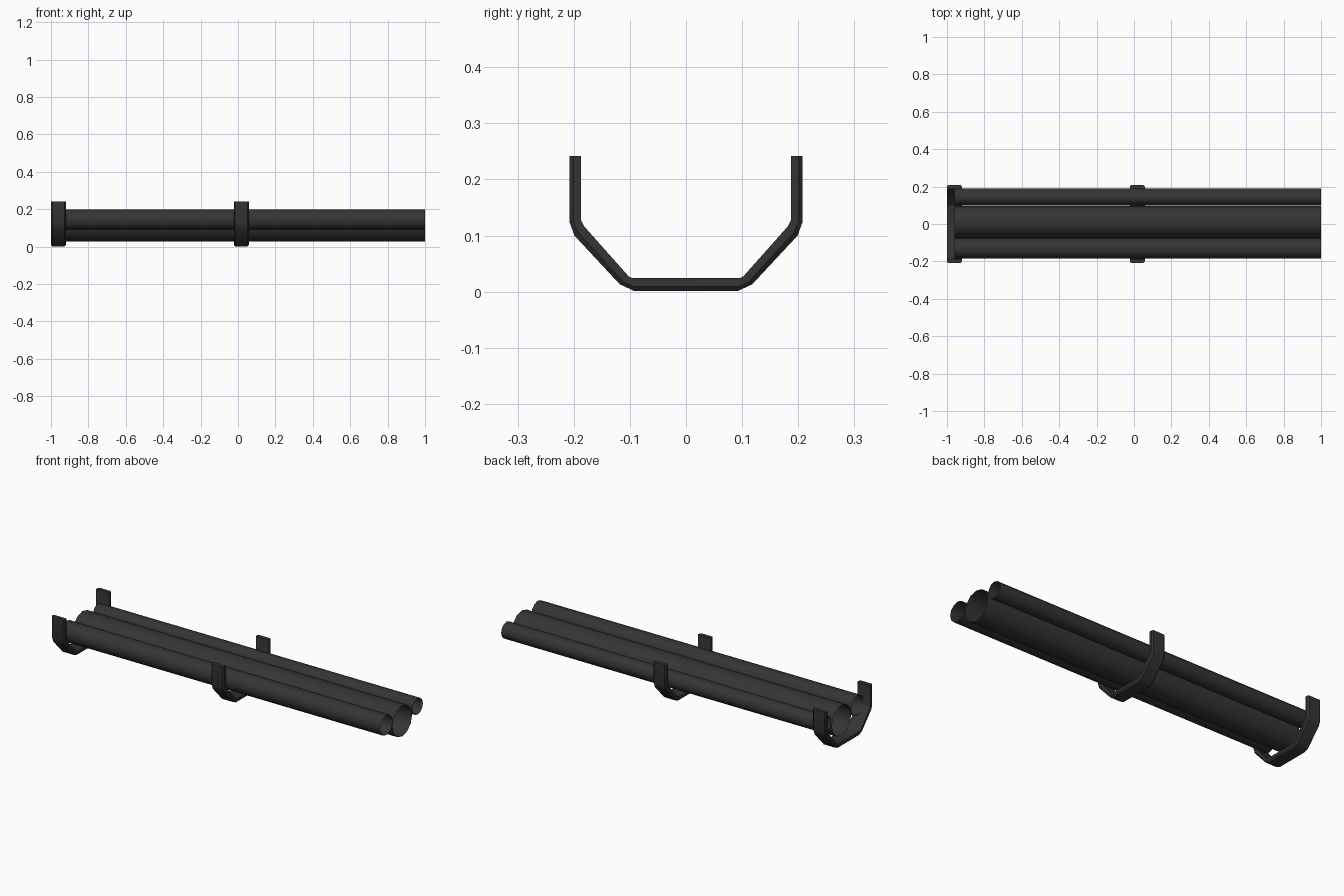
import bpy, bmesh, math

if "Cube" in bpy.data.objects:
    bpy.data.objects.remove(bpy.data.objects["Cube"])

mat = bpy.data.materials.new("dark_metal")
mat.diffuse_color = (0.035, 0.035, 0.035, 1)
mat.use_nodes = True
mat.node_tree.nodes["Principled BSDF"].inputs["Base Color"].default_value = mat.diffuse_color


def finish(bm, name, angle):
    bmesh.ops.recalc_face_normals(bm, faces=bm.faces)
    mesh = bpy.data.meshes.new(name)
    bm.to_mesh(mesh)
    bm.free()
    mesh.materials.append(mat)
    ob = bpy.data.objects.new(name, mesh)
    bpy.context.collection.objects.link(ob)
    bpy.ops.object.select_all(action='DESELECT')
    ob.select_set(True)
    bpy.context.view_layer.objects.active = ob
    bpy.ops.object.shade_smooth_by_angle(angle=math.radians(angle))
    return ob


def pipe(name, y, z, r, sides, x0=-0.96, x1=1.0):
    # open-ended thin tube along x
    bm = bmesh.new()
    rings = []
    for x in (x0, x1):
        rings.append([bm.verts.new((x, y + r * math.cos(2 * math.pi * i / sides),
                                    z + r * math.sin(2 * math.pi * i / sides)))
                      for i in range(sides)])
    a, b = rings
    for i in range(sides):
        j = (i + 1) % sides
        bm.faces.new((a[i], a[j], b[j], b[i]))
    finish(bm, name, 50)


# half of the cradle: (outer point, inner point) pairs in y, z
HALF = [((0.208, 0.242), (0.187, 0.242)),
        ((0.208, 0.125), (0.187, 0.127)),
        ((0.199, 0.100), (0.182, 0.117)),
        ((0.118, 0.013), (0.102, 0.027)),
        ((0.092, 0.001), (0.096, 0.024))]
STATIONS = HALF + [((-o[0], o[1]), (-i[0], i[1])) for o, i in reversed(HALF)]


def cradle(name, x0, w=0.08, c=0.007):
    # strap with chamfered outer edges, lofted along the U path
    bm = bmesh.new()
    x1 = x0 + w
    rings = []
    for o, n in STATIONS:
        m = [o[k] + (n[k] - o[k]) * 0.35 for k in (0, 1)]
        pts = [(x0, *n), (x1, *n), (x1, *m), (x1 - c, *o), (x0 + c, *o), (x0, *m)]
        rings.append([bm.verts.new(p) for p in pts])
    for a, b in zip(rings, rings[1:]):
        for i in range(6):
            j = (i + 1) % 6
            bm.faces.new((a[i], a[j], b[j], b[i]))
    bm.faces.new(rings[0])
    bm.faces.new(rings[-1])
    finish(bm, name, 35)


# three pipes resting in the cradles
pipe("main_pipe", 0.01, 0.113, 0.085, 12)
pipe("front_pipe", -0.13, 0.143, 0.055, 12)
pipe("back_pipe", 0.145, 0.142, 0.045, 12)

# supports
cradle("end_cradle", -1.0)
cradle("middle_cradle", -0.022)
